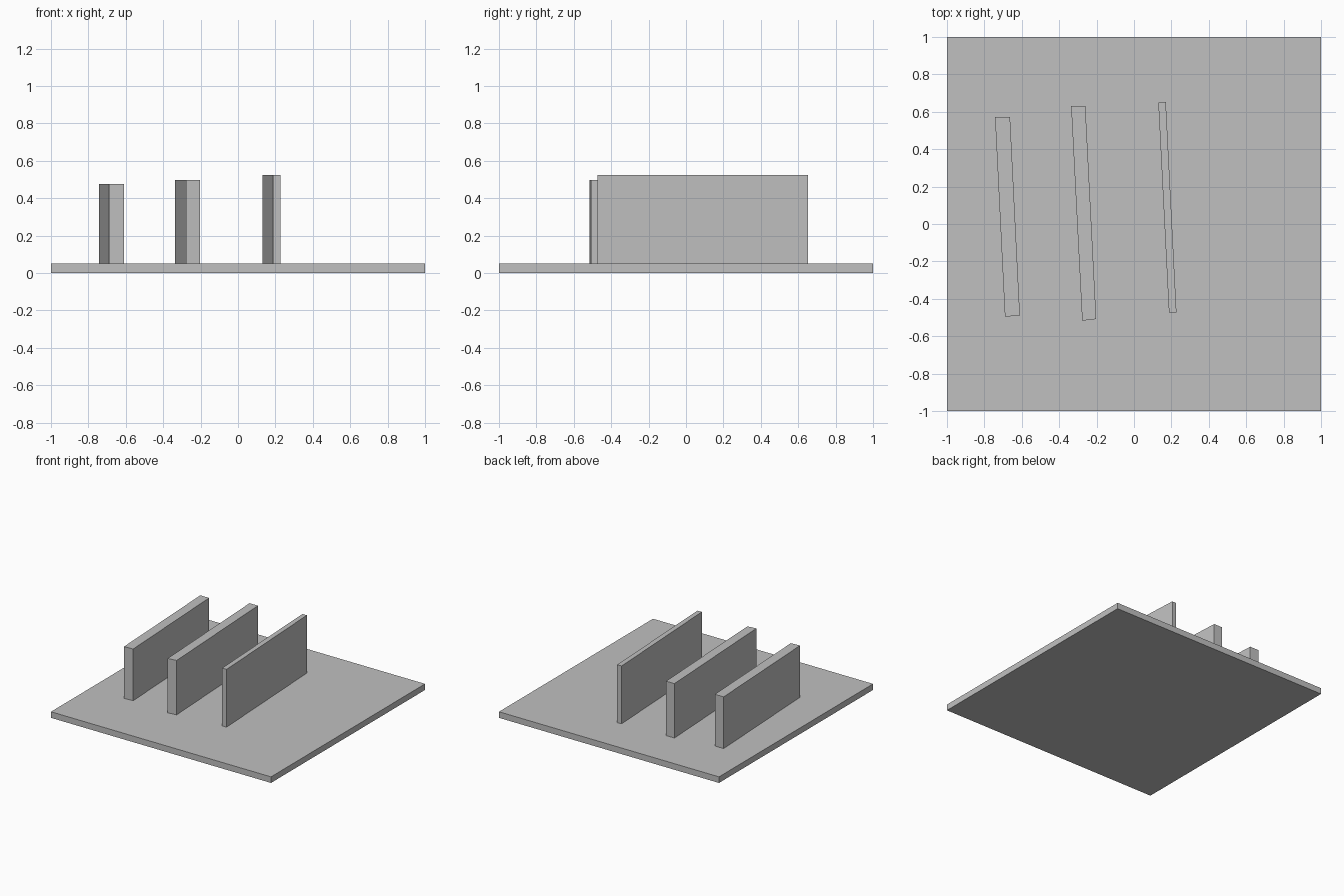
import bpy
import bmesh

cube = bpy.data.objects.get("Cube")
if cube:
    bpy.data.objects.remove(cube, do_unlink=True)

# One plain grey for everything
GREY = (0.53, 0.53, 0.53, 1.0)
grey = bpy.data.materials.new("plain grey")
grey.use_nodes = True
grey.diffuse_color = GREY
grey.node_tree.nodes["Principled BSDF"].inputs["Base Color"].default_value = GREY


def prism(name, outline, bottom, top):
    """Extrude a counter-clockwise outline from bottom to top."""
    bm = bmesh.new()
    face = bm.faces.new([bm.verts.new((x, y, bottom)) for x, y in outline])
    ext = bmesh.ops.extrude_face_region(bm, geom=[face])
    for v in ext["geom"]:
        if isinstance(v, bmesh.types.BMVert):
            v.co.z = top
    bmesh.ops.recalc_face_normals(bm, faces=bm.faces[:])
    mesh = bpy.data.meshes.new(name)
    bm.to_mesh(mesh)
    bm.free()
    mesh.materials.append(grey)
    obj = bpy.data.objects.new(name, mesh)
    bpy.context.collection.objects.link(obj)
    return obj


# Square ground slab
SLAB = 0.05
prism("base_slab", [(-1, -1), (1, -1), (1, 1), (-1, 1)], 0, SLAB)

# Three slightly slanted upright walls: plan outline and top height
walls = {
    "right_wall": ([(-0.69, -0.495), (-0.61, -0.49), (-0.663, 0.572), (-0.743, 0.572)], 0.475),
    "middle_wall": ([(-0.277, -0.517), (-0.202, -0.508), (-0.26, 0.63), (-0.336, 0.63)], 0.497),
    "left_wall": ([(0.187, -0.473), (0.227, -0.473), (0.17, 0.652), (0.13, 0.65)], 0.525),
}
for name, (outline, top) in walls.items():
    prism(name, outline, SLAB, top)
